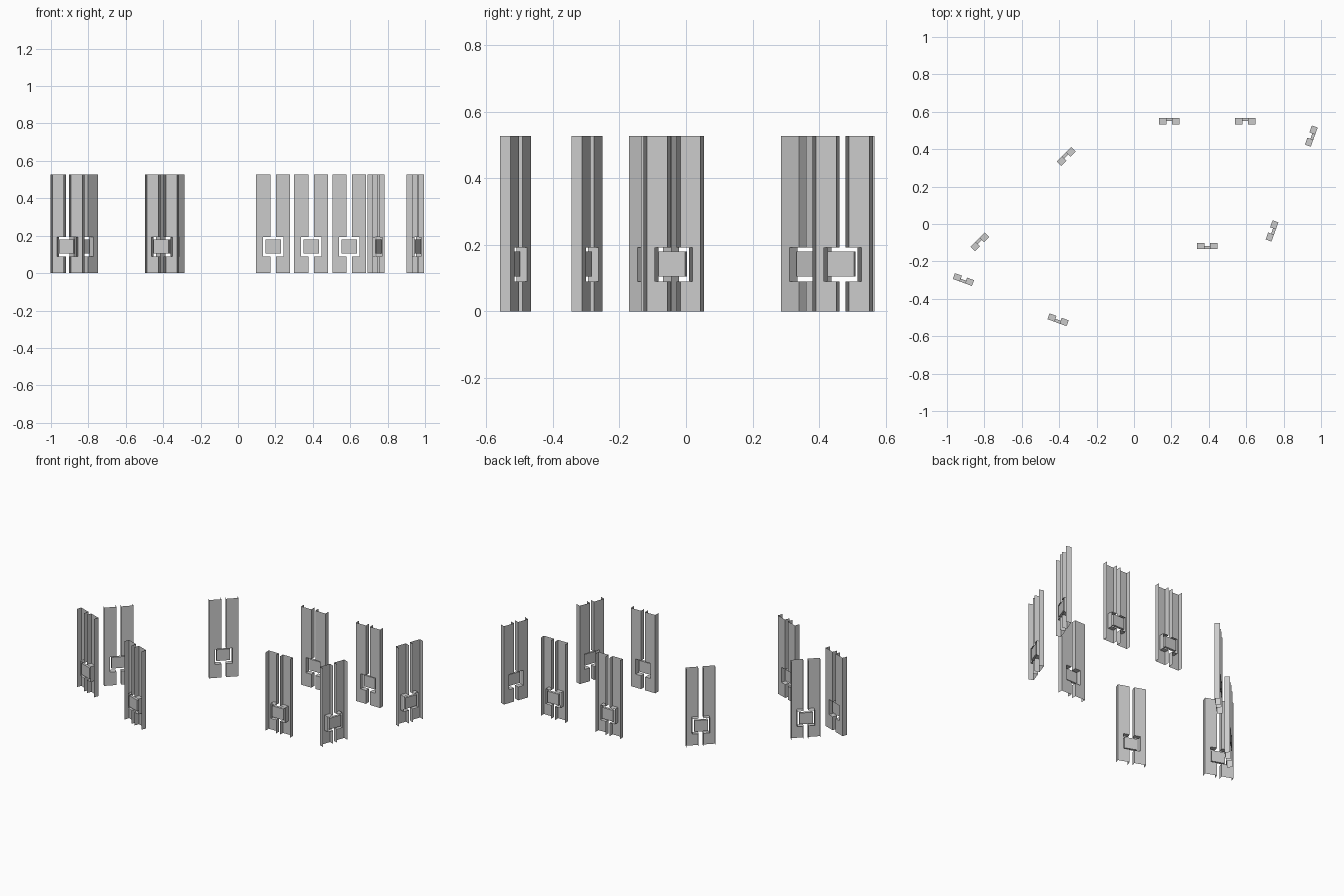
import bpy, bmesh
from math import radians
from mathutils import Matrix, Vector

cube = bpy.data.objects.get("Cube")
if cube:
    bpy.data.objects.remove(cube)

HEIGHT, DEPTH = 0.527, 0.033
OUTER, SLOT, HOLE = 0.0905, 0.015, 0.0545   # half widths
HOLE_LOW, HOLE_HIGH = 0.09, 0.192

grey = bpy.data.materials.new("light_grey")
grey.use_nodes = True
grey.diffuse_color = (0.6, 0.6, 0.6, 1)
grey.node_tree.nodes["Principled BSDF"].inputs["Base Color"].default_value = (0.6, 0.6, 0.6, 1)


def finish(name, bm):
    mesh = bpy.data.meshes.new(name)
    bm.to_mesh(mesh)
    bm.free()
    mesh.materials.append(grey)
    return mesh


def channel_mesh():
    """Two thin open channels with a slot and a rectangular opening between them."""
    outline = [(OUTER, 0), (OUTER, HEIGHT), (SLOT, HEIGHT), (SLOT, HOLE_HIGH),
               (HOLE, HOLE_HIGH), (HOLE, HOLE_LOW), (SLOT, HOLE_LOW), (SLOT, 0)]
    bm = bmesh.new()
    for side in (1, -1):
        sheet = [bm.verts.new((side * u, -DEPTH / 2, z)) for u, z in outline]
        lip = [bm.verts.new((side * u, DEPTH / 2, z)) for u, z in outline]
        bm.faces.new(sheet)
        # Flanges on every edge but the open top and bottom
        for i, (u, z) in enumerate(outline):
            j = (i + 1) % len(outline)
            if z == outline[j][1] and z in (0, HEIGHT):
                continue
            bm.faces.new((sheet[i], sheet[j], lip[j], lip[i]))
    bmesh.ops.recalc_face_normals(bm, faces=bm.faces)
    return finish("channel_pair", bm)


def plate_mesh():
    """Small block held in the opening, level with the flange edges."""
    thick, low, high = 0.016, 0.105, 0.18
    bm = bmesh.new()
    bmesh.ops.create_cube(bm, size=1)
    bmesh.ops.scale(bm, vec=(0.084, thick, high - low), verts=bm.verts)
    bmesh.ops.translate(bm, vec=(0, (DEPTH - thick) / 2, (low + high) / 2), verts=bm.verts)
    return finish("centre_plate", bm)


channel, plate = channel_mesh(), plate_mesh()

# Position and turn of each post; the flanges point along the turned +y
posts = [
    (0.188, 0.549, 0), (0.595, 0.549, 0), (0.391, -0.118, 180),
    (0.948, 0.47, -110), (0.738, -0.037, -110),
    (-0.362, 0.361, 45), (-0.824, -0.096, 45),
    (-0.912, -0.297, 160), (-0.406, -0.512, 160),
]
for n, (x, y, turn) in enumerate(posts, 1):
    place = Matrix.Translation(Vector((x, y, 0))) @ Matrix.Rotation(radians(turn), 4, 'Z')
    for part, mesh in (("channel_post", channel), ("centre_plate", plate)):
        obj = bpy.data.objects.new(f"{part}_{n}", mesh)
        obj.matrix_world = place
        bpy.context.scene.collection.objects.link(obj)
